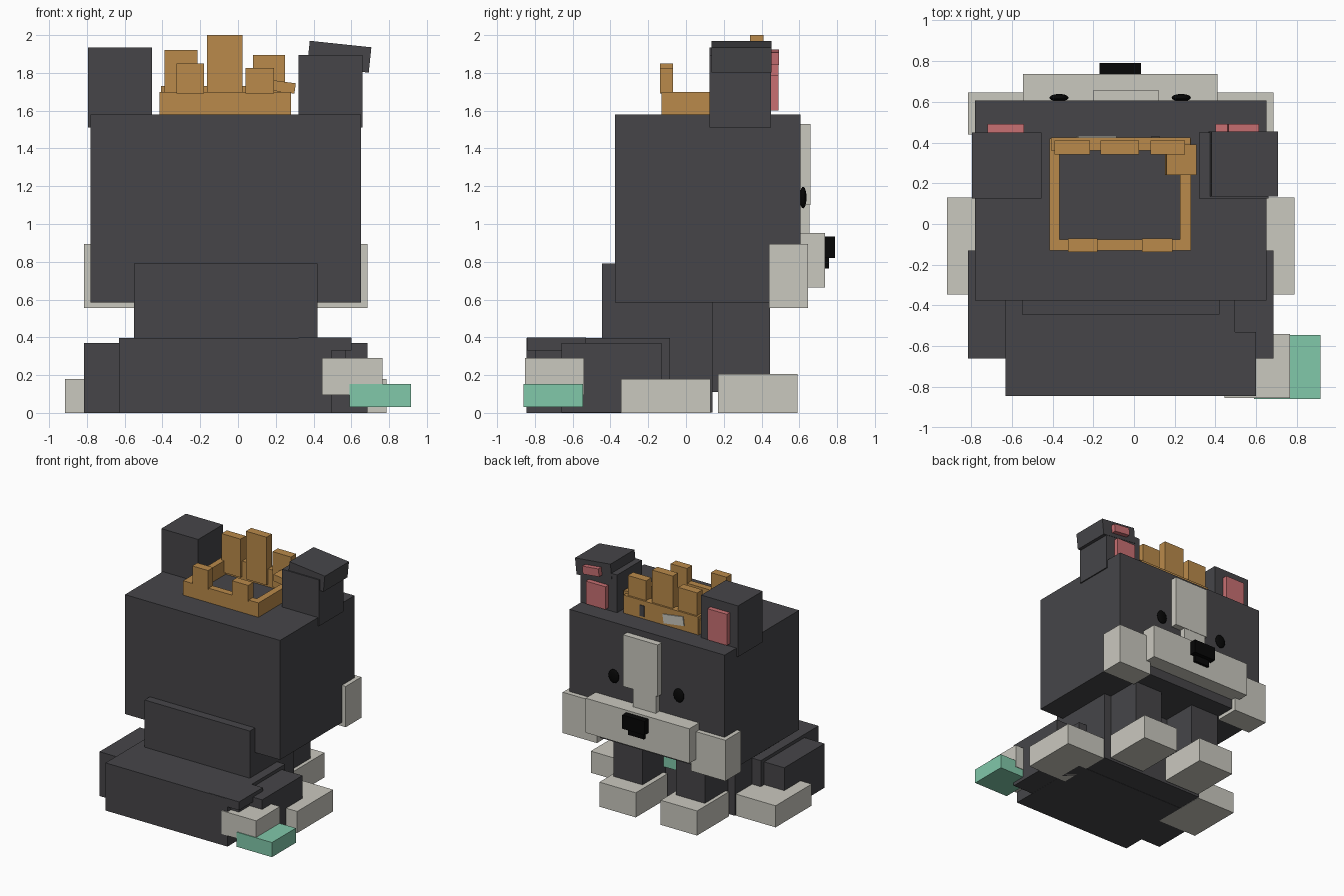
import bpy, math


def material(name, rgb):
    m = bpy.data.materials.new(name)
    m.diffuse_color = (*rgb, 1)
    return m


DARK = material("charcoal fur", (0.061, 0.060, 0.066))
LIGHT = material("pale fur", (0.59, 0.58, 0.52))
GOLD = material("gold", (0.49, 0.255, 0.069))
PINK = material("inner ear pink", (0.58, 0.16, 0.17))
TEAL = material("mint", (0.22, 0.58, 0.40))
BLACK = material("black", (0.002, 0.002, 0.002))


def box(name, mat, x, y, z, tilt=0):
    """Box from axis ranges, optionally tilted about its own y axis (degrees)."""
    ctr = [(a + b) / 2 for a, b in (x, y, z)]
    bpy.ops.mesh.primitive_cube_add(size=1, location=ctr)
    o = bpy.context.object
    o.name = name
    o.scale = [b - a for a, b in (x, y, z)]
    o.rotation_euler.y = math.radians(tilt)
    o.data.materials.append(mat)
    return o


MID = -0.065  # the body's mirror plane in x


def pair(name, mat, x, y, z):
    box(name + "_right", mat, x, y, z)
    box(name + "_left", mat, (2 * MID - x[1], 2 * MID - x[0]), y, z)


# Head and face
box("head", DARK, (-0.78, 0.65), (-0.375, 0.605), (0.585, 1.58))
pair("cheek", LIGHT, (0.37, 0.685), (0.44, 0.645), (0.555, 0.895))
box("muzzle", LIGHT, (-0.545, 0.41), (0.60, 0.735), (0.665, 0.953))
box("blaze_upper", LIGHT, (-0.20, 0.12), (0.60, 0.658), (1.10, 1.53))
box("blaze_lower", LIGHT, (-0.18, 0.03), (0.60, 0.655), (0.90, 1.10))
box("nose", BLACK, (-0.17, 0.035), (0.73, 0.79), (0.82, 0.935))
box("mouth", BLACK, (-0.14, 0.005), (0.73, 0.757), (0.765, 0.82))
for side, x in (("left", -0.368), ("right", 0.232)):
    bpy.ops.mesh.primitive_uv_sphere_add(segments=20, ring_count=12, location=(x, 0.62, 1.14))
    eye = bpy.context.object
    eye.name = "eye_" + side
    eye.scale = (0.047, 0.018, 0.057)
    eye.data.materials.append(BLACK)
    bpy.ops.object.shade_smooth()

# Ears: one upright, one with a folded tip
box("ear_left", DARK, (-0.795, -0.455), (0.125, 0.45), (1.51, 1.935))
box("ear_right", DARK, (0.32, 0.66), (0.125, 0.45), (1.51, 1.895))
box("ear_tip_right", DARK, (0.372, 0.70), (0.135, 0.453), (1.818, 1.953), 6)
box("inner_ear_left", PINK, (-0.72, -0.54), (0.445, 0.49), (1.60, 1.86))
box("inner_ear_right", PINK, (0.40, 0.58), (0.445, 0.49), (1.60, 1.79))
box("inner_ear_tip", PINK, (0.46, 0.61), (0.445, 0.492), (1.85, 1.915), 6)

# Crown: four walls, spikes, a broken piece and patches
box("crown_wall_near", GOLD, (-0.415, 0.28), (-0.13, -0.075), (1.57, 1.70))
box("crown_wall_far", GOLD, (-0.408, 0.278), (0.36, 0.425), (1.57, 1.73))
box("crown_wall_left", GOLD, (-0.415, -0.365), (-0.13, 0.42), (1.57, 1.70))
box("crown_wall_right", GOLD, (0.225, 0.28), (-0.13, 0.42), (1.57, 1.70))
for x0, x1, top in ((-0.39, -0.215, 1.92), (-0.165, 0.025, 2.0), (0.08, 0.25, 1.895)):
    box("crown_spike_far", GOLD, (x0, x1), (0.34, 0.41), (1.60, top))
for x0, x1, top in ((-0.325, -0.18, 1.85), (0.04, 0.19, 1.825)):
    box("crown_spike_near", GOLD, (x0, x1), (-0.138, -0.07), (1.69, top))
box("crown_broken_piece", GOLD, (0.155, 0.303), (0.24, 0.39), (1.70, 1.755), 8)
box("crown_patch", LIGHT, (-0.28, -0.09), (0.424, 0.433), (1.61, 1.685), 8)
box("crown_crack", DARK, (0.085, 0.125), (0.424, 0.431), (1.60, 1.69))

# Torso, rump and legs
box("torso", DARK, (-0.55, 0.42), (-0.445, 0.14), (0.002, 0.79))
box("rump", DARK, (-0.63, 0.495), (-0.845, -0.085), (0.0, 0.397))
box("chest_tag", TEAL, (-0.07, 0.17), (0.13, 0.165), (0.25, 0.38))
pair("front_leg", DARK, (0.09, 0.355), (0.13, 0.445), (0.11, 0.60))
pair("front_paw", LIGHT, (0.05, 0.385), (0.17, 0.59), (0.0, 0.205))
pair("thigh", DARK, (0.40, 0.685), (-0.66, -0.13), (0.001, 0.37))
pair("hind_paw", LIGHT, (0.42, 0.787), (-0.345, 0.13), (0.0, 0.18))

# Tail, stepping down to a coloured tip
box("tail_base", DARK, (0.32, 0.60), (-0.843, -0.53), (0.33, 0.40))
box("tail_stem", DARK, (0.40, 0.57), (-0.80, -0.57), (0.20, 0.34))
box("tail_middle", LIGHT, (0.445, 0.765), (-0.853, -0.54), (0.095, 0.29))
box("tail_tip", TEAL, (0.59, 0.915), (-0.86, -0.545), (0.03, 0.152))
